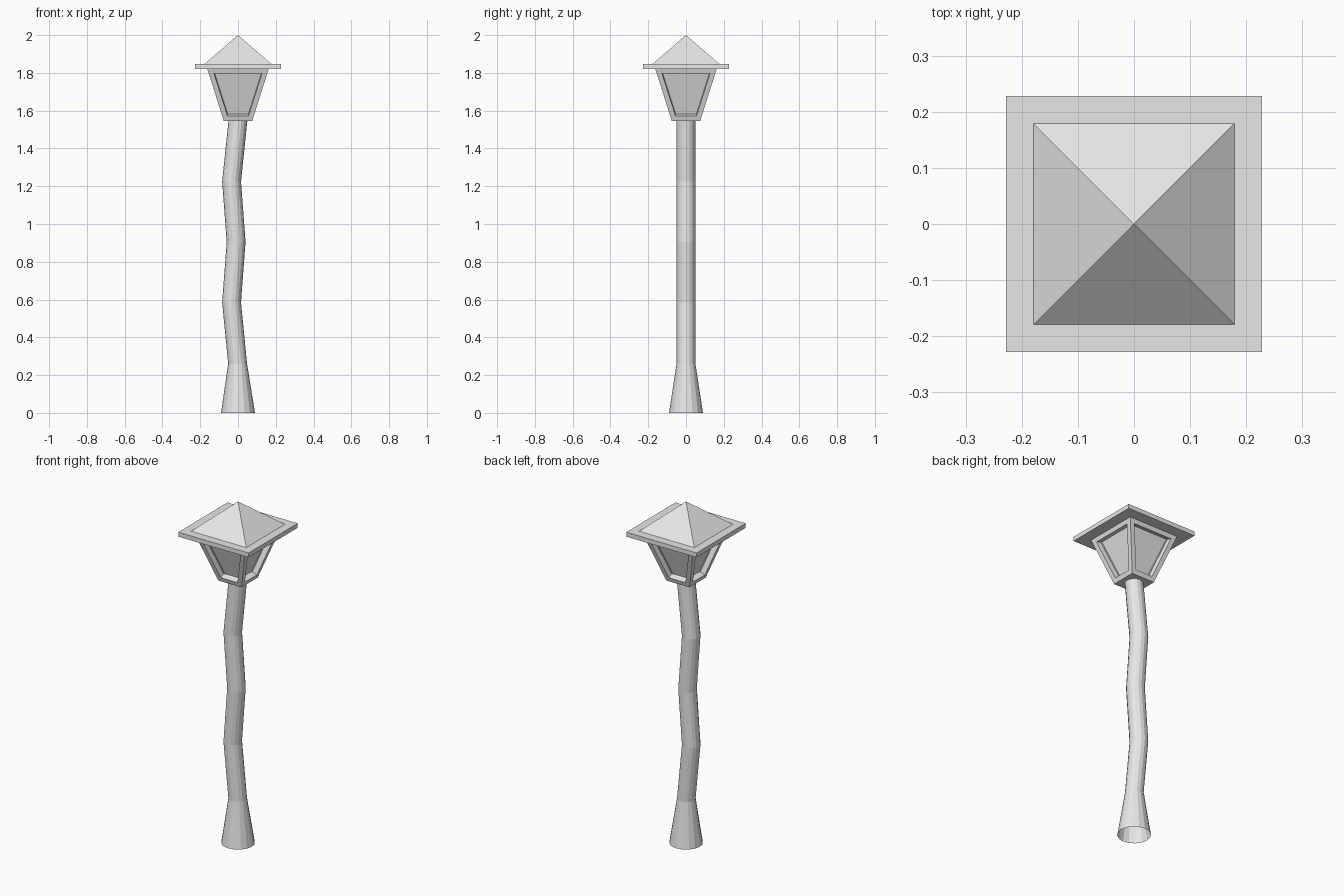
import bpy
import bmesh
import math
from mathutils import Matrix

cube = bpy.data.objects.get("Cube")
if cube:
    bpy.data.objects.remove(cube, do_unlink=True)

# One plain material for the whole lamp
grey = bpy.data.materials.new("light_grey")
grey.use_nodes = True
grey.diffuse_color = (0.8, 0.8, 0.8, 1)
grey.node_tree.nodes["Principled BSDF"].inputs["Base Color"].default_value = (0.8, 0.8, 0.8, 1)


def finish(bm, name):
    """Turn a bmesh into a flat-shaded object."""
    mesh = bpy.data.meshes.new(name)
    bm.to_mesh(mesh)
    bm.free()
    mesh.materials.append(grey)
    obj = bpy.data.objects.new(name, mesh)
    bpy.context.collection.objects.link(obj)
    return obj


def square_frustum(low_half, high_half, z_low, z_high):
    """Four-sided solid with flat ends; a zero top half-width gives a pyramid."""
    bm = bmesh.new()
    place = Matrix.Translation((0, 0, (z_low + z_high) / 2)) @ Matrix.Rotation(math.pi / 4, 4, "Z")
    bmesh.ops.create_cone(bm, cap_ends=True, segments=4,
                          radius1=low_half * math.sqrt(2), radius2=high_half * math.sqrt(2),
                          depth=z_high - z_low, matrix=place)
    bmesh.ops.remove_doubles(bm, verts=bm.verts, dist=0.0001)
    bmesh.ops.recalc_face_normals(bm, faces=bm.faces)
    return bm


# Crooked pole with a flared, open foot: (x offset, height, radius)
SIDES = 16
path = [(0, 0, 0.09), (-0.002, 0.26, 0.05), (-0.034, 0.585, 0.05),
        (-0.01, 0.905, 0.05), (-0.034, 1.225, 0.05), (0, 1.55, 0.05)]
bm = bmesh.new()
rings = []
for x, z, r in path:
    angles = [math.tau * i / SIDES for i in range(SIDES)]
    rings.append([bm.verts.new((x + r * math.cos(a), r * math.sin(a), z)) for a in angles])
for low, high in zip(rings, rings[1:]):
    for i in range(SIDES):
        j = (i + 1) % SIDES
        bm.faces.new((low[i], low[j], high[j], high[i]))
finish(bm, "pole")

# Tapered lantern with a recessed pane on each side
bm = square_frustum(0.075, 0.163, 1.545, 1.822)
panes = [f for f in bm.faces if abs(f.normal.z) < 0.9]
bmesh.ops.inset_individual(bm, faces=panes, thickness=0.027, use_even_offset=True)
bmesh.ops.inset_individual(bm, faces=panes, thickness=0.001, depth=-0.035, use_even_offset=True)
finish(bm, "lantern")

# Overhanging eave and pyramid roof
finish(square_frustum(0.228, 0.228, 1.82, 1.846), "eave")
finish(square_frustum(0.179, 0, 1.846, 2.0), "roof")
